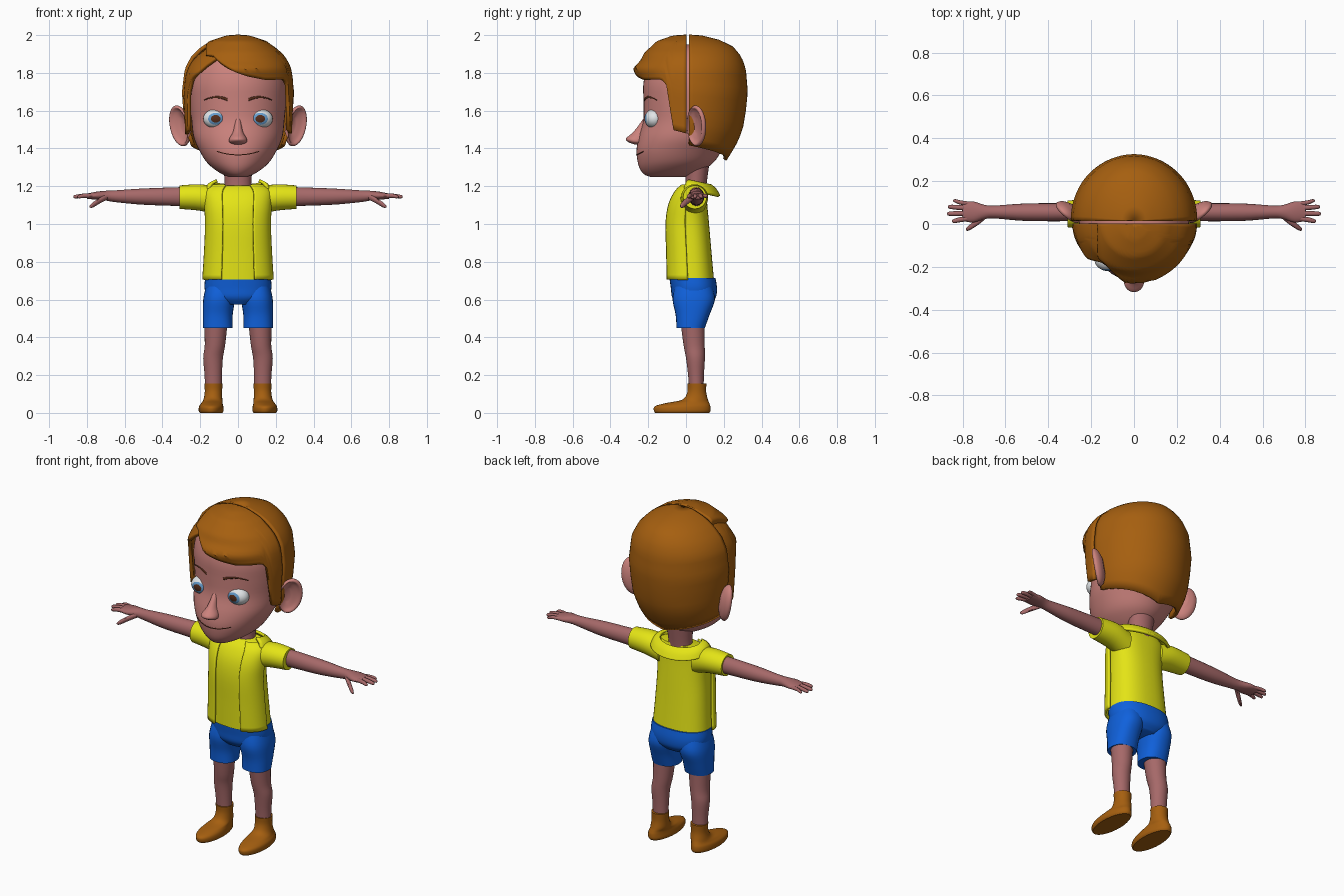
import bpy, bmesh
from math import sin, cos, pi, radians, copysign
from mathutils import Vector, Matrix
from mathutils.bvhtree import BVHTree

if "Cube" in bpy.data.objects:
    bpy.data.objects.remove(bpy.data.objects["Cube"])


def colour(name, r, g, b):
    m = bpy.data.materials.new(name)
    m.diffuse_color = (r, g, b, 1)
    m.use_nodes = True
    bsdf = m.node_tree.nodes["Principled BSDF"]
    bsdf.inputs["Base Color"].default_value = (r, g, b, 1)
    bsdf.inputs["Roughness"].default_value = 0.7
    return m


FACE = colour("face_skin", 0.60, 0.225, 0.205)
BODY = colour("body_skin", 0.38, 0.14, 0.14)
BROWN = colour("hair_brown", 0.38, 0.115, 0.005)
YELLOW = colour("shirt_yellow", 0.78, 0.78, 0.008)
BLUE = colour("shorts_blue", 0.005, 0.12, 0.72)
DARK = colour("dark_brown", 0.09, 0.025, 0.01)
WHITE = colour("eye_white", 0.75, 0.78, 0.8)
IRIS = colour("iris_blue", 0.13, 0.33, 0.6)
parts = []


def finish(name, bm, mats, mirror=False, thick=0):
    bmesh.ops.recalc_face_normals(bm, faces=bm.faces)
    me = bpy.data.meshes.new(name)
    bm.to_mesh(me)
    bm.free()
    for m in mats:
        me.materials.append(m)
    ob = bpy.data.objects.new(name, me)
    bpy.context.collection.objects.link(ob)
    if thick:
        mod = ob.modifiers.new("thickness", "SOLIDIFY")
        mod.thickness = thick
        mod.offset = 0
    if mirror:
        mod = ob.modifiers.new("mirror", "MIRROR")
        mod.use_mirror_merge = False
    parts.append(ob)
    return ob


def spline(rows, steps):
    """Smooth rows of numbers with a Catmull-Rom curve."""
    out = []
    for i in range(len(rows) - 1):
        quad = (rows[max(i - 1, 0)], rows[i], rows[i + 1], rows[min(i + 2, len(rows) - 1)])
        for k in range(steps):
            t = k / steps
            out.append([b + t / 2 * (c - a + t * (2*a - 5*b + 4*c - d + t * (3*(b - c) + d - a)))
                        for a, b, c, d in zip(*quad)])
    return out + [list(rows[-1])]


def bridge(bm, rings, closed):
    n = len(rings[0])
    for a, b in zip(rings, rings[1:]):
        for i in range(n if closed else n - 1):
            j = (i + 1) % n
            bm.faces.new((a[i], a[j], b[j], b[i]))


def loft(name, mat, rows, axis="z", segs=28, steps=4, power=2, arc=None,
         mirror=False, thick=0, tilt=0, matrix=None):
    """Rows: position on axis, two centre coordinates, two radii."""
    bm = bmesh.new()
    rings = []
    a0, a1 = arc or (0, 360)
    for t, cu, cv, ru, rv in spline(rows, steps):
        ring = []
        for i in range(segs + (1 if arc else 0)):
            a = radians(a0 + (a1 - a0) * i / segs)
            u = cu + ru * copysign(abs(cos(a)) ** (2 / power), cos(a))
            v = cv + rv * copysign(abs(sin(a)) ** (2 / power), sin(a))
            p = {"z": (u, v, t + tilt * v), "x": (t, u, v), "y": (u, t, v)}[axis]
            ring.append(bm.verts.new(p))
        rings.append(ring)
    bridge(bm, rings, not arc)
    if not arc:
        bm.faces.new(rings[0])
        bm.faces.new(rings[-1])
    if matrix:
        bm.transform(matrix)
    return finish(name, bm, [mat], mirror, thick)


def lerp(table, x):
    """Rows of numbers looked up by their rising first entry."""
    for a, b in zip(table, table[1:]):
        if x <= b[0]:
            t = max(0, (x - a[0]) / (b[0] - a[0]))
            return [p + (q - p) * t for p, q in zip(a[1:], b[1:])]
    return table[-1][1:]


# Head, given as height, half width, front and back
skull = [(1.25, .05, -.19, 0), (1.262, .08, -.22, .05), (1.29, .125, -.243, .1),
         (1.33, .168, -.256, .15), (1.39, .205, -.262, .19), (1.46, .235, -.25, .23),
         (1.55, .246, -.226, .26), (1.65, .255, -.225, .27), (1.75, .255, -.225, .27),
         (1.85, .225, -.195, .25), (1.93, .14, -.12, .17), (1.95, .03, -.03, .05)]
head = loft("head", FACE, [(z, 0, (f + b) / 2, w, (b - f) / 2) for z, w, f, b in skull], segs=48)
tree = BVHTree.FromPolygons([v.co for v in head.data.vertices],
                            [p.vertices for p in head.data.polygons])


def face_y(x, z):
    return tree.ray_cast(Vector((x, -1, z)), Vector((0, 1, 0)))[0].y


loft("nose", FACE, [(1.422, 0, -.255, .02, .02), (1.432, 0, -.262, .045, .04),
                    (1.452, 0, -.264, .046, .054), (1.49, 0, -.24, .026, .036),
                    (1.56, 0, -.212, .012, .012)])
loft("neck", BODY, [(1.12, 0, .045, .085, .06), (1.2, 0, .052, .07, .056), (1.33, 0, .06, .08, .065)])

# Ears: dished discs turned forward
turn = (Matrix.Translation((.305, .055, 1.52)) @ Matrix.Rotation(radians(12), 4, "Y")
        @ Matrix.Rotation(radians(42), 4, "Z"))
loft("ears", FACE, [(.035, 0, 0, .025, .045), (.02, 0, 0, .055, .09), (0, .002, 0, .068, .11),
                    (-.014, 0, 0, .06, .1), (-.002, -.005, 0, .044, .08), (.01, -.01, 0, .015, .04)],
     axis="y", mirror=True, matrix=turn)

# Eyes: iris and pupil are rings of faces around the forward pole
bm = bmesh.new()
bmesh.ops.create_uvsphere(bm, u_segments=32, v_segments=24, radius=1)
bm.transform(Matrix.Rotation(radians(90), 4, "X"))
for f in bm.faces:
    ahead = -f.calc_center_median().normalized().y
    f.material_index = 2 if ahead > cos(radians(19)) else 1 if ahead > cos(radians(41)) else 0
bm.transform(Matrix.Translation((.118, -.168, 1.557)) @ Matrix.Diagonal((.066, .052, .052, 1)))
finish("eyes", bm, [WHITE, IRIS, DARK], mirror=True)

# Brows and mouth follow the face
brow = []
for i in range(9):
    x, z = .055 + .0155 * i, 1.672 - 4 * (.0155 * i - .06) ** 2
    brow.append((x, face_y(x, z), z, .004, .008 - .0007 * i))
loft("brows", DARK, brow, axis="x", segs=8, steps=1, mirror=True)
mouth = []
for i in range(-10, 11):
    x = .011 * i
    z = 1.366 + 1.5 * x * x
    mouth.append((x, face_y(x, z), z, .003, .003))
loft("mouth", DARK, mouth, axis="x", segs=6, steps=1)


# Hair: domes whose lower edge depends on the angle around the head
def hair(name, a0, a1, dome, edges, y0, size=1, side=-1):
    bm = bmesh.new()
    rings = []
    top = dome[-1][0]
    n, m = 44, 22
    for j in range(m + 1):
        ring = []
        for i in range(n + 1):
            deg = a0 + (a1 - a0) * i / n
            z = top + (lerp(edges, deg)[0] - top) * (j / m) ** 1.6
            rx, ry = lerp(dome, z)
            x, y = size * rx * cos(radians(deg)), size * ry * sin(radians(deg))
            ring.append(bm.verts.new((max(x, side), y0 + y, z - (1 - size))))
        rings.append(ring)
    bridge(bm, rings, False)
    bmesh.ops.remove_doubles(bm, verts=bm.verts, dist=.0005)
    finish(name, bm, [BROWN], thick=.02)


back_dome = [(1.34, .2, .19), (1.42, .24, .24), (1.5, .268, .275), (1.6, .28, .292), (1.7, .287, .302),
             (1.82, .272, .292), (1.88, .24, .27), (1.93, .19, .23), (1.965, .13, .16), (1.99, .05, .06), (1.993, 0, 0)]
front_dome = [(1.47, .275, .23), (1.6, .28, .235), (1.7, .285, .24), (1.77, .28, .25), (1.82, .272, .272),
              (1.86, .255, .235), (1.9, .225, .215), (1.96, .145, .15), (1.988, .06, .07), (1.993, 0, 0)]
hair("back_hair", 0, 180, back_dome, [(0, 1.42), (90, 1.34), (180, 1.42)], .015)
hair("fringe", 180, 360, front_dome,
     [(180, 1.89), (236, 1.89), (250, 1.85), (265, 1.81), (280, 1.785), (300, 1.765), (330, 1.765),
      (338, 1.72), (341, 1.5), (360, 1.48)], .002, side=-.16)
hair("parted_hair", 180, 262, front_dome,
     [(180, 1.5), (198, 1.52), (201, 1.7), (208, 1.79), (225, 1.85), (240, 1.9), (262, 1.92)], .002, size=.975)

# Shirt with open front panels and a wide collar
shirt = [(.705, 0, .028, .172, .12), (.85, 0, .02, .163, .115), (1, 0, .012, .157, .11),
         (1.1, 0, .015, .162, .098), (1.17, 0, .03, .162, .078), (1.205, 0, .045, .125, .055)]
loft("shirt", YELLOW, shirt, power=2.4, segs=40)
loft("shirt_panels", YELLOW, [(z, x, y, a + .012, b + .014) for z, x, y, a, b in shirt],
     power=2.4, arc=(-66, -5), segs=16, mirror=True, thick=.012)
loft("collar", YELLOW, [(1.185, 0, .05, .172, .125), (1.215, 0, .05, .155, .105), (1.232, 0, .05, .125, .08)],
     arc=(-28, 208), thick=.016, tilt=-.22)
loft("sleeves", YELLOW, [(.11, .04, 1.12, .07, .075), (.2, .045, 1.14, .072, .07), (.31, .047, 1.142, .062, .062)],
     axis="x", mirror=True)

# Arms and hands
loft("arms", BODY, [(.27, .055, 1.145, .042, .051), (.5, .055, 1.145, .041, .043), (.65, .056, 1.147, .03, .031),
                    (.7, .056, 1.15, .034, .026), (.75, .056, 1.15, .049, .021), (.8, .058, 1.147, .044, .014)],
     axis="x", segs=20, mirror=True)
fingers = {"little_fingers": (.845, .108, .01), "ring_fingers": (.868, .08, .012),
           "middle_fingers": (.872, .048, .012), "index_fingers": (.85, .014, .012)}
for name, (tip, y, r) in fingers.items():
    base = .058 + (y - .058) * .7
    loft(name, BODY, [(.76, base, 1.148, r, r), (.81, (base + y) / 2, 1.15, r, r),
                      (tip - .01, y, 1.145, r * .8, r * .8), (tip, y, 1.143, r * .3, r * .3)],
         axis="x", segs=10, mirror=True)
loft("thumbs", BODY, [(.69, .04, 1.145, .014, .016), (.73, .01, 1.125, .016, .016),
                      (.77, -.018, 1.1, .012, .014), (.785, -.026, 1.092, .004, .005)],
     axis="x", segs=10, mirror=True)

# Shorts and legs
loft("shorts_waist", BLUE, [(.575, 0, .04, .1, .085), (.61, 0, .042, .16, .115), (.66, 0, .042, .177, .122),
                            (.715, 0, .034, .174, .122)], power=2.3, segs=40)
loft("shorts_legs", BLUE, [(.45, .107, .025, .078, .075), (.52, .107, .035, .079, .09),
                           (.6, .1, .041, .084, .112), (.67, .09, .04, .08, .1)], power=2.3, mirror=True)
loft("legs", BODY, [(.12, .13, .055, .044, .038), (.2, .131, .053, .046, .042), (.29, .132, .05, .052, .05),
                    (.36, .122, .043, .054, .056), (.48, .117, .035, .062, .064)], mirror=True)

# Ankle shoes
loft("shoes", BROWN, [(0, .142, -.02, .06, .143), (.012, .142, -.02, .066, .15), (.035, .142, -.018, .064, .147),
                      (.052, .138, .008, .056, .115), (.07, .133, .048, .05, .068), (.11, .13, .057, .046, .05),
                      (.155, .13, .058, .048, .05)], mirror=True)

# Smooth shading with crisp edges
for ob in bpy.context.selected_objects:
    ob.select_set(False)
for ob in parts:
    ob.select_set(True)
bpy.context.view_layer.objects.active = head
bpy.ops.object.shade_smooth_by_angle(angle=radians(45))
